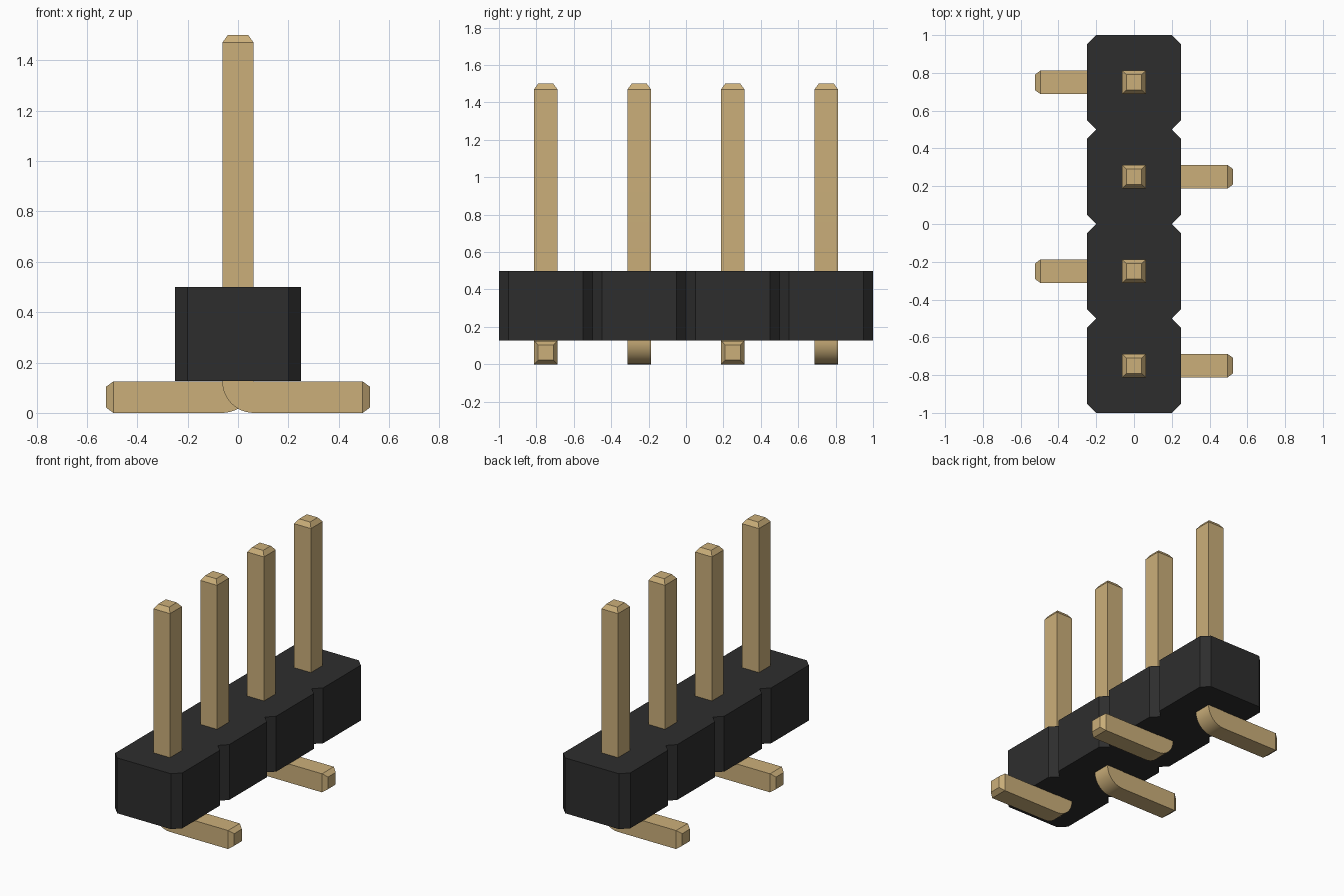
import bpy, bmesh, math

if "Cube" in bpy.data.objects:
    bpy.data.objects.remove(bpy.data.objects["Cube"])

COUNT, PITCH = 4, 0.5
HALF = 0.0625        # half thickness of a pin
TIP = 0.03           # length of the tapered ends


def material(name, rgb):
    m = bpy.data.materials.new(name)
    m.use_nodes = True
    m.diffuse_color = (*rgb, 1)
    m.node_tree.nodes["Principled BSDF"].inputs["Base Color"].default_value = (*rgb, 1)
    return m


black = material("black plastic", (0.027, 0.027, 0.027))
gold = material("pale gold metal", (0.60, 0.43, 0.195))


def prism(points, offset):
    """Extrude a closed outline of 3D points along an offset."""
    bm = bmesh.new()
    face = bm.faces.new([bm.verts.new(p) for p in points])
    ext = bmesh.ops.extrude_face_region(bm, geom=[face])
    moved = [v for v in ext["geom"] if isinstance(v, bmesh.types.BMVert)]
    bmesh.ops.translate(bm, verts=moved, vec=offset)
    bmesh.ops.recalc_face_normals(bm, faces=bm.faces[:])
    return bm


def finish(bm, name, mat, location=(0, 0, 0)):
    mesh = bpy.data.meshes.new(name)
    bm.to_mesh(mesh)
    bm.free()
    mesh.materials.append(mat)
    obj = bpy.data.objects.new(name, mesh)
    obj.location = location
    bpy.context.collection.objects.link(obj)
    return obj


# Housing: a strip of cells with chamfered corners, leaving V notches between
half_x, chamfer, bottom, top = 0.25, 0.05, 0.127, 0.5
start = -COUNT * PITCH / 2
side = [(half_x - chamfer, start)]
for i in range(COUNT):
    y = start + i * PITCH
    side += [(half_x, y + chamfer), (half_x, y + PITCH - chamfer),
             (half_x - chamfer, y + PITCH)]
outline = side + [(-x, y) for x, y in reversed(side)]
finish(prism([(x, y, bottom) for x, y in outline], (0, 0, top - bottom)),
       "housing", black)


# Pins: upright post, rounded bend, and a foot that alternates left and right
def pin(index):
    direction = 1 if index % 2 == 0 else -1
    height, reach, thick = 1.5 - TIP, 0.525 - TIP, 2 * HALF
    profile = [(HALF, thick), (HALF, height), (-HALF, height)]
    steps = 12
    for s in range(steps + 1):
        a = math.pi + s / steps * math.pi / 2
        profile.append((HALF + thick * math.cos(a), thick + thick * math.sin(a)))
    profile += [(reach, 0), (reach, thick)]
    bm = prism([(direction * x, -HALF, z) for x, z in profile], (0, thick, 0))
    bm.normal_update()
    # Taper the two free ends
    for f in bm.faces[:]:
        c = f.calc_center_median()
        if c.z > height - 0.001 or abs(c.x) > reach - 0.001:
            bmesh.ops.inset_region(bm, faces=[f], thickness=0.031, depth=TIP)
    return finish(bm, f"pin_{index + 1}", gold,
                  (0, start + (index + 0.5) * PITCH, 0))


pins = [pin(i) for i in range(COUNT)]
bpy.ops.object.select_all(action="DESELECT")
for p in pins:
    p.select_set(True)
bpy.context.view_layer.objects.active = pins[0]
bpy.ops.object.shade_smooth_by_angle(angle=math.radians(20))
